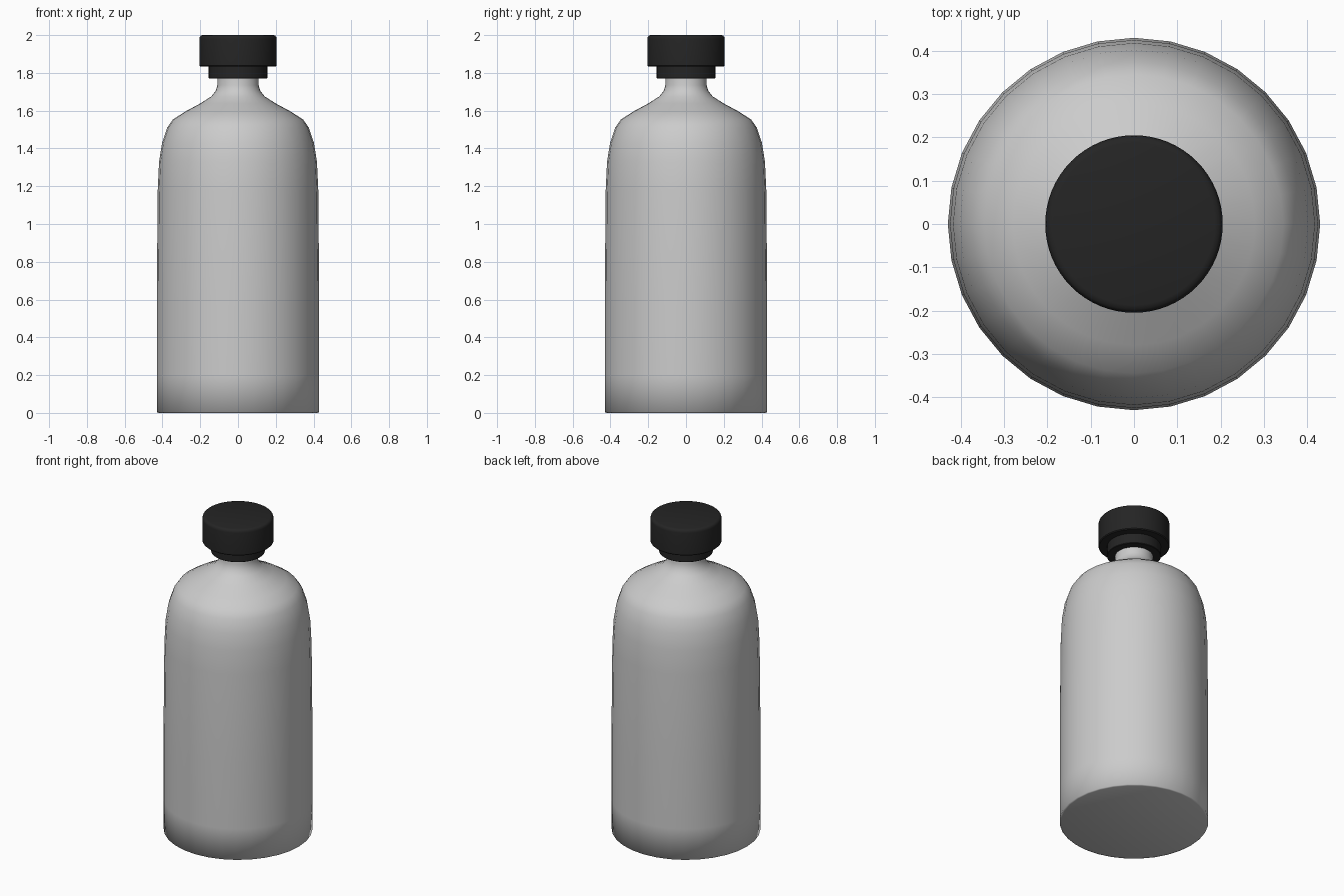
import bpy
import math

cube = bpy.data.objects.get("Cube")
if cube:
    bpy.data.objects.remove(cube, do_unlink=True)


def make_material(name, value):
    mat = bpy.data.materials.new(name)
    mat.use_nodes = True
    colour = (value, value, value, 1)
    mat.diffuse_color = colour
    bsdf = mat.node_tree.nodes["Principled BSDF"]
    bsdf.inputs["Base Color"].default_value = colour
    bsdf.inputs["Roughness"].default_value = 0.5
    return mat


def lathe(name, profile, sides, mat, smooth_angle):
    """Spin (radius, height) points around z and close both ends."""
    verts, faces = [], []
    for r, z in profile:
        for i in range(sides):
            a = math.tau * i / sides
            verts.append((r * math.cos(a), r * math.sin(a), z))
    for k in range(len(profile) - 1):
        for i in range(sides):
            j = (i + 1) % sides
            low, high = k * sides, (k + 1) * sides
            faces.append((low + i, low + j, high + j, high + i))
    faces.append(tuple(reversed(range(sides))))
    faces.append(tuple(range(len(verts) - sides, len(verts))))
    mesh = bpy.data.meshes.new(name)
    mesh.from_pydata(verts, [], faces)
    mesh.materials.append(mat)
    obj = bpy.data.objects.new(name, mesh)
    bpy.context.collection.objects.link(obj)
    bpy.ops.object.select_all(action="DESELECT")
    obj.select_set(True)
    bpy.context.view_layer.objects.active = obj
    bpy.ops.object.shade_smooth_by_angle(angle=math.radians(smooth_angle))
    return obj


body_grey = make_material("light grey", 0.6)
cap_black = make_material("soft black", 0.018)

# Bottle body: flat base, faintly tapered wall, round shoulder, short neck
lathe("bottle_body", [
    (0.42, 0), (0.43, 0.004), (0.43, 0.2), (0.43, 0.62), (0.425, 1.18),
    (0.418, 1.33), (0.402, 1.43), (0.375, 1.51), (0.345, 1.553),
    (0.28, 1.595), (0.2, 1.638), (0.142, 1.675), (0.118, 1.705),
    (0.109, 1.735), (0.109, 1.8)], 32, body_grey, 80)

# Collar under the cap
lathe("cap_collar", [
    (0.152, 1.77), (0.155, 1.773), (0.155, 1.85)], 64, cap_black, 40)

# Cap with softened rims
lathe("cap", [
    (0.2, 1.835), (0.205, 1.84), (0.205, 1.98), (0.203, 1.99),
    (0.197, 1.997), (0.187, 2.0)], 64, cap_black, 40)
